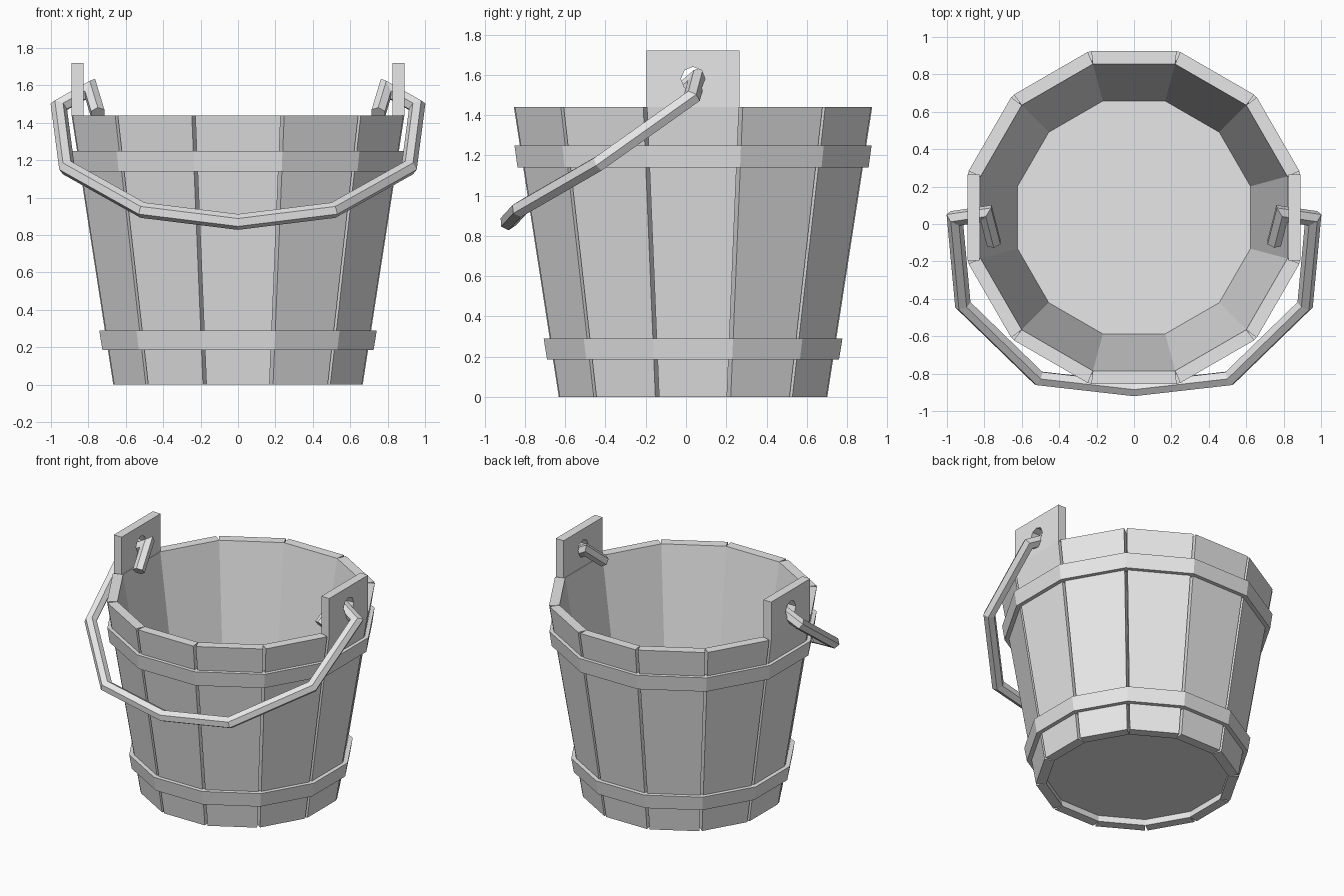
import bpy, bmesh, math
from mathutils import Vector, Matrix

if "Cube" in bpy.data.objects:
    bpy.data.objects.remove(bpy.data.objects["Cube"])

CY = 0.035                      # bucket axis in y
H = 1.44                        # rim height
T15 = math.tan(math.radians(15))

grey = bpy.data.materials.new("plain_grey")
grey.diffuse_color = (0.8, 0.8, 0.8, 1)
grey.use_nodes = True
grey.node_tree.nodes["Principled BSDF"].inputs["Base Color"].default_value = grey.diffuse_color


def make(name, bm):
    bmesh.ops.recalc_face_normals(bm, faces=bm.faces[:])
    me = bpy.data.meshes.new(name)
    bm.to_mesh(me)
    bm.free()
    me.materials.append(grey)
    ob = bpy.data.objects.new(name, me)
    bpy.context.collection.objects.link(ob)
    return ob


def skin(bm, rings, closed=False):
    """Join equal-length rings of points with quads; cap the ends if open."""
    vs = [[bm.verts.new(p) for p in r] for r in rings]
    n = len(vs[0])
    pairs = list(zip(vs, vs[1:])) + ([(vs[-1], vs[0])] if closed else [])
    for a, b in pairs:
        for i in range(n):
            j = (i + 1) % n
            bm.faces.new((a[i], a[j], b[j], b[i]))
    return vs


def poly12(apothem, z):
    r = apothem / math.cos(math.radians(15))
    return [(r * math.cos(math.radians(15 + 30 * i)),
             CY + r * math.sin(math.radians(15 + 30 * i)), z) for i in range(12)]


# Staves: tapered boards with narrow V grooves between them
def stave_ring(a, z, gap):
    o, i = a * T15 - gap, (a - 0.07) * T15
    return [(a, -o, z), (a, o, z), (a - 0.07, i, z), (a - 0.07, -i, z)]


for k in range(12):
    bm = bmesh.new()
    v = skin(bm, [stave_ring(0.667, 0, 0.01), stave_ring(0.89, H, 0.01)])
    bm.faces.new(v[0])
    bm.faces.new(v[1])
    bm.transform(Matrix.Translation((0, CY, 0)) @ Matrix.Rotation(math.radians(30 * k), 4, 'Z'))
    make(f"stave_{k + 1}", bm)

# Floor: slab slightly recessed above the ground
bm = bmesh.new()
v = skin(bm, [poly12(0.61, 0.05), poly12(0.628, 0.165)])
bm.faces.new(v[0])
bm.faces.new(v[1])
make("floor", bm)

# Hoops: two flat bands around the staves
for name, z0, z1, a0, a1 in (("lower_hoop", 0.185, 0.29, 0.725, 0.742),
                             ("upper_hoop", 1.14, 1.25, 0.872, 0.887)):
    bm = bmesh.new()
    skin(bm, [poly12(a0, z0), poly12(a1, z1), poly12(a1 - 0.05, z1), poly12(a0 - 0.05, z0)], True)
    make(name, bm)

# Lugs: upright plates with an octagonal hole for the handle
ZC = 1.58
for name, s in (("right_lug", 1), ("left_lug", -1)):
    square, hole = [], []
    for i in range(8):
        c, d = math.cos(i * math.pi / 4), math.sin(i * math.pi / 4)
        m = max(abs(c), abs(d))
        square.append((CY + 0.23 * c / m, ZC + 0.14 * d / m))
        hole.append((CY + 0.06 * c, ZC + 0.06 * d))
    bm = bmesh.new()
    skin(bm, [[(s * x, y, z) for y, z in prof] for x, prof in
              ((0.89, square), (0.89, hole), (0.825, hole), (0.825, square))], True)
    make(name, bm)

# Handle: hexagonal rod with mitred bends, half built and mirrored
path = [Vector(p) for p in ((0, -0.883, 0.87), (0.51, -0.825, 0.933), (0.915, -0.432, 1.16),
                            (0.958, 0.03, 1.488), (0.79, 0.055, 1.582), (0.75, -0.10, 1.45))]
dirs = [(b - a).normalized() for a, b in zip(path, path[1:])]
up = Vector((0, -0.55, 0.835))
up = (up - dirs[0] * up.dot(dirs[0])).normalized()
side = dirs[0].cross(up)
ring = [path[0] + 0.042 * (side * math.cos(i * math.pi / 3) + up * math.sin(i * math.pi / 3))
        for i in range(6)]
rings = []
for i, p in enumerate(path):
    d = dirs[max(i - 1, 0)]
    n = Vector((1, 0, 0)) if i == 0 else (d + dirs[i] if i < len(dirs) else d)
    ring = [q + d * ((p - q).dot(n) / d.dot(n)) for q in ring]
    rings.append(ring)
bm = bmesh.new()
v = skin(bm, rings)
bm.faces.new(v[-1])
handle = make("handle", bm)
mirror = handle.modifiers.new("mirror", 'MIRROR')
mirror.use_axis = (True, False, False)
mirror.use_clip = True
